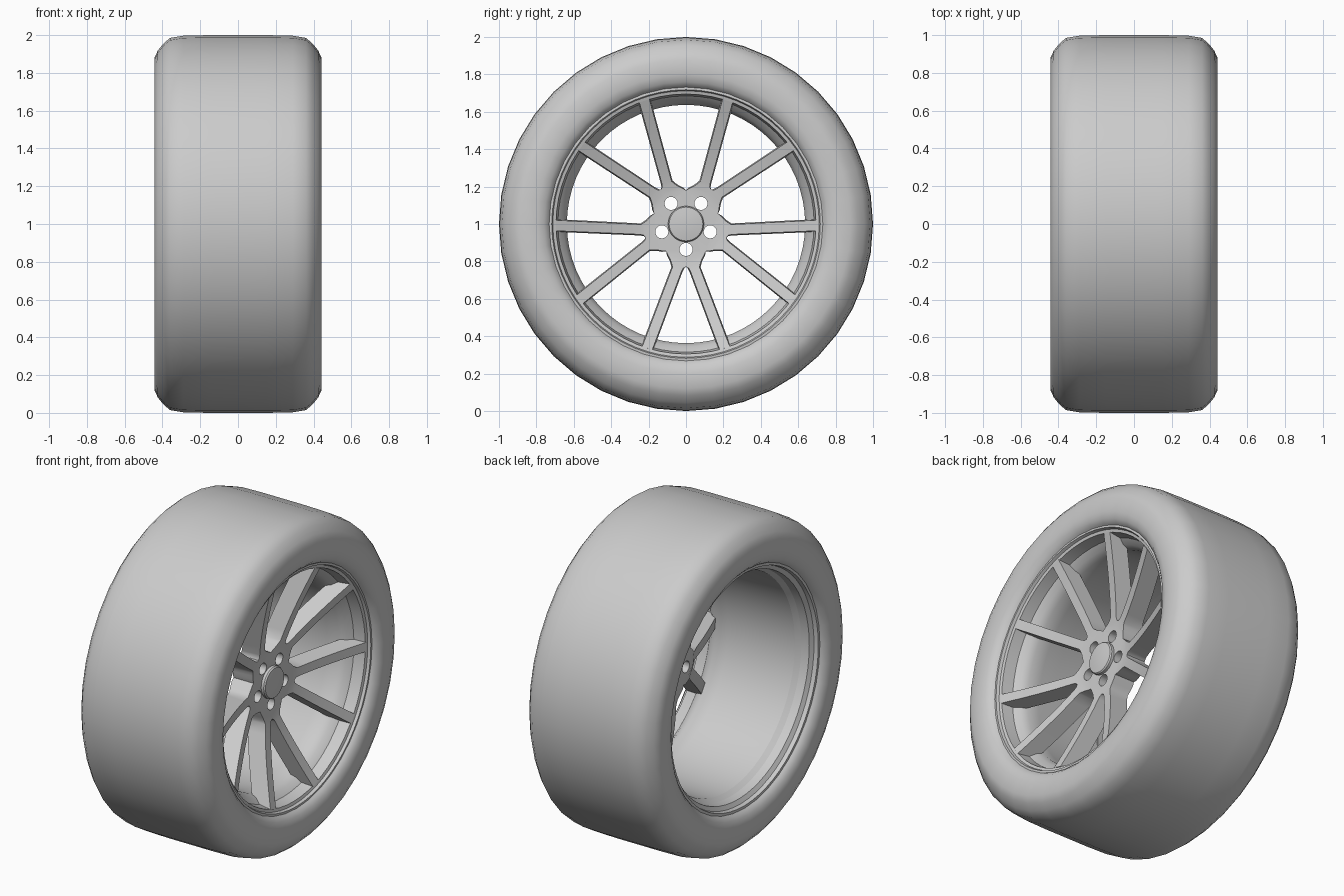
import bpy, bmesh, math
from mathutils import Matrix

if "Cube" in bpy.data.objects:
    bpy.data.objects.remove(bpy.data.objects["Cube"])

CZ = 1.0  # axle height


def finish(name, bm, angle=35):
    bmesh.ops.remove_doubles(bm, verts=bm.verts, dist=2e-4)
    bmesh.ops.recalc_face_normals(bm, faces=bm.faces)
    me = bpy.data.meshes.new(name)
    bm.to_mesh(me)
    bm.free()
    ob = bpy.data.objects.new(name, me)
    bpy.context.collection.objects.link(ob)
    smooth(ob, angle)
    return ob


def activate(ob):
    bpy.ops.object.select_all(action='DESELECT')
    ob.select_set(True)
    bpy.context.view_layer.objects.active = ob


def smooth(ob, angle):
    activate(ob)
    bpy.ops.object.shade_smooth_by_angle(angle=math.radians(angle))


def lathe(name, profile, n, angle=35):
    """Revolve an (x, radius) profile around the axle."""
    bm = bmesh.new()
    rings = []
    for x, r in profile:
        rings.append([bm.verts.new((x, r * math.sin(2 * math.pi * i / n),
                                    CZ + r * math.cos(2 * math.pi * i / n)))
                      for i in range(n)])
    for a, b in zip(rings, rings[1:]):
        for i in range(n):
            j = (i + 1) % n
            bm.faces.new((a[i], a[j], b[j], b[i]))
    return finish(name, bm, angle)


# Tyre: half profile mirrored across the tread centre
half = [(0.39, 0.725), (0.41, 0.738), (0.43, 0.76), (0.44, 0.80), (0.442, 0.88),
        (0.425, 0.918), (0.395, 0.955), (0.36, 0.985), (0.29, 0.997), (0.15, 1.0)]
lathe("tyre", half + [(-x, r) for x, r in reversed(half)], 40, 50)

# Rim barrel with stepped lips at both ends
lathe("rim_barrel", [
    (0.36, 0.74), (0.40, 0.737), (0.402, 0.718), (0.385, 0.712), (0.38, 0.695),
    (0.31, 0.685), (0.28, 0.655), (0.24, 0.637), (0.16, 0.637), (0.05, 0.648),
    (-0.28, 0.66), (-0.31, 0.68), (-0.36, 0.685), (-0.375, 0.71),
    (-0.40, 0.715), (-0.40, 0.737), (-0.36, 0.74)], 64, 25)

# Spokes: stations of (inner edge, outer edge) in the frame of one spoke pair
stations = [((0, 0), (0, 0)), ((0.15, 0), (0.1456, 0.1058)), ((0.20, 0), (0.168, 0.096)),
            ((0.228, 0), (0.19, 0.084)), ((0.235, 0.014), (0.21, 0.077))]
for i in range(9):
    t = i / 8
    stations.append(((0.254 + 0.418 * t, 0.024 + 0.156 * t),
                     (0.23 + 0.425 * t, 0.072 + 0.162 * t)))


def front_x(r):
    return 0.225 + 0.16 * max(0, (r - 0.18) / 0.515) ** 1.25


def back_x(r):
    t = min(1, max(0, (r - 0.185) / 0.08))
    return 0.09 * (1 - t) + (front_x(r) - 0.115) * t


bm = bmesh.new()
for k in range(5):
    ang = math.radians(-90 + 72 * k)
    c, s = math.cos(ang), math.sin(ang)
    for side in (1, -1):
        def vert(p, back, draft):
            r = math.hypot(*p)
            u, v = p[0], side * (p[1] + (draft if back else 0))
            return bm.verts.new((back_x(r) if back else front_x(r),
                                 u * c - v * s, CZ + u * s + v * c))
        rows = []
        for j, (pi, po) in enumerate(stations):
            di = -0.006 if j > 3 else 0
            do = 0.006 if j > 1 else 0
            rows.append([vert(pi, 0, di), vert(po, 0, do), vert(po, 1, do), vert(pi, 1, di)])
        for j, (a, b) in enumerate(zip(rows, rows[1:])):
            bm.faces.new((a[0], a[1], b[1], b[0]))
            bm.faces.new((a[2], a[3], b[3], b[2]))
            if j >= 1:
                bm.faces.new((a[1], a[2], b[2], b[1]))
            if j >= 3:
                bm.faces.new((a[3], a[0], b[0], b[3]))
        bm.faces.new(rows[-1])
spokes = finish("spokes_and_hub", bm)

# Bolt holes cut through the hub
bm = bmesh.new()
for k in range(5):
    a = math.radians(-90 + 72 * k)
    m = Matrix.Translation((0.15, 0.136 * math.cos(a), CZ + 0.136 * math.sin(a)))
    bmesh.ops.create_cone(bm, cap_ends=True, segments=20, radius1=0.035, radius2=0.035,
                          depth=0.5, matrix=m @ Matrix.Rotation(math.pi / 2, 4, 'Y'))
cutter = finish("bolt_hole_cutter", bm)
cutter.hide_render = True
mod = spokes.modifiers.new("holes", 'BOOLEAN')
mod.operation = 'DIFFERENCE'
mod.solver = 'EXACT'
mod.object = cutter
activate(spokes)
bpy.ops.object.modifier_apply(modifier=mod.name)
bpy.data.objects.remove(cutter)
smooth(spokes, 35)

# Centre cap, slightly domed
lathe("centre_cap", [(0.20, 0.096), (0.242, 0.096), (0.25, 0.09), (0.256, 0.05), (0.258, 0.0)], 32)
